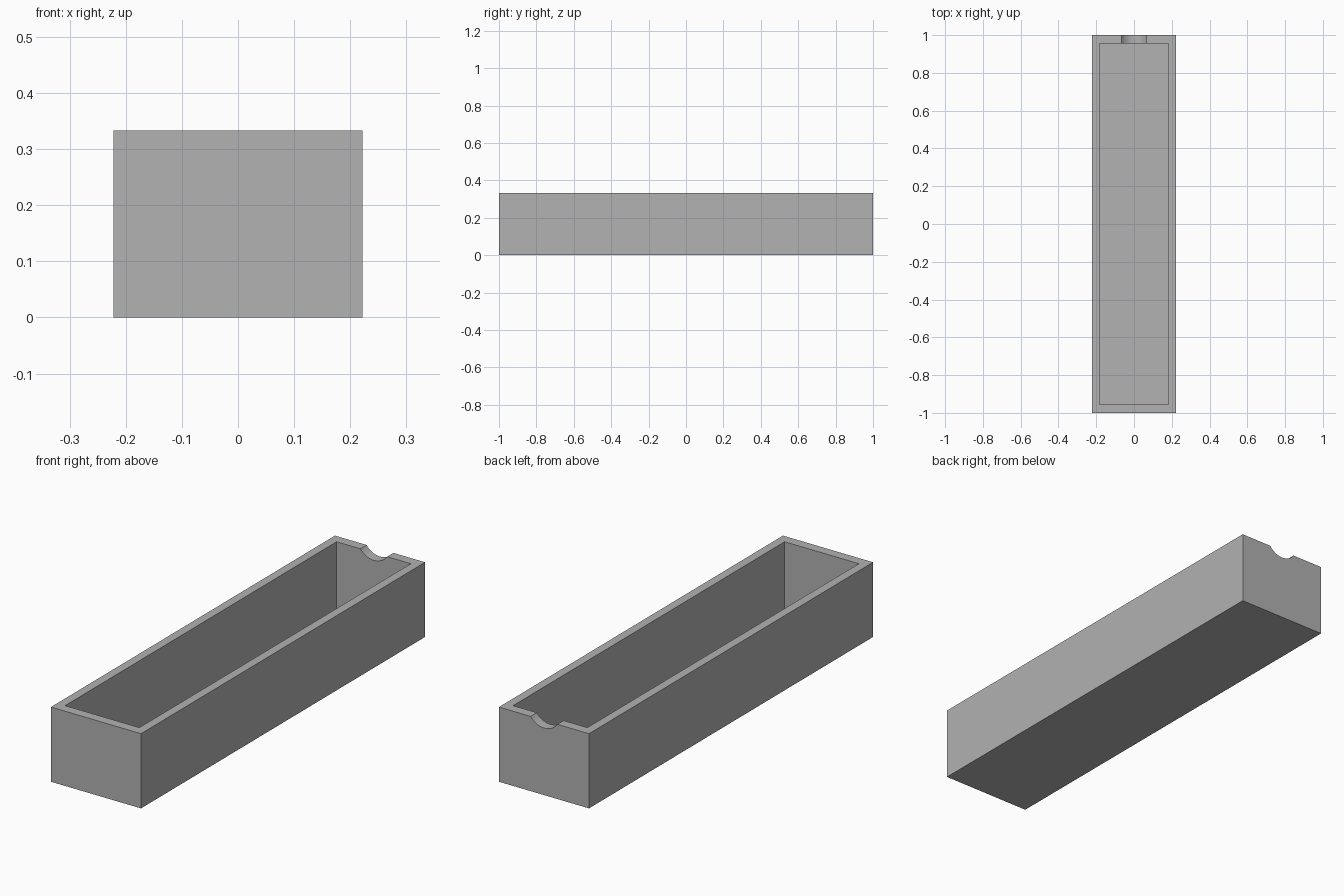
import bpy
import bmesh
import math

cube = bpy.data.objects.get("Cube")
if cube:
    bpy.data.objects.remove(cube, do_unlink=True)

# Main sizes
HALF_X, HALF_Y, HEIGHT = 0.222, 1.0, 0.333
INNER_X, INNER_Y, FLOOR = 0.183, 0.956, 0.022
NOTCH_HALF, NOTCH_DEPTH = 0.066, 0.034
NOTCH_RADIUS = (NOTCH_HALF ** 2 + NOTCH_DEPTH ** 2) / (2 * NOTCH_DEPTH)

grey = bpy.data.materials.new("plain grey")
grey.use_nodes = True
colour = (0.445, 0.445, 0.445, 1)
grey.diffuse_color = colour
grey.node_tree.nodes["Principled BSDF"].inputs["Base Color"].default_value = colour


def add_box(name, half_x, half_y, bottom, top):
    bpy.ops.mesh.primitive_cube_add(size=2, location=(0, 0, (bottom + top) / 2))
    box = bpy.context.object
    box.name = name
    box.scale = (half_x, half_y, (top - bottom) / 2)
    bpy.ops.object.transform_apply(location=True, rotation=False, scale=True)
    box.data.materials.append(grey)
    return box


def cut(target, cutter):
    mod = target.modifiers.new("cut", "BOOLEAN")
    mod.operation = "DIFFERENCE"
    mod.solver = "EXACT"
    mod.object = cutter
    bpy.context.view_layer.objects.active = target
    bpy.ops.object.modifier_apply(modifier=mod.name)
    bpy.data.objects.remove(cutter, do_unlink=True)


# Open tray: solid block hollowed from above
tray = add_box("tray", HALF_X, HALF_Y, 0, HEIGHT)
cut(tray, add_box("cavity_cutter", INNER_X, INNER_Y, FLOOR, HEIGHT + 0.1))

# Shallow round finger notch in the rim of the back wall
bpy.ops.mesh.primitive_cylinder_add(
    vertices=96, radius=NOTCH_RADIUS, depth=0.2,
    location=(0, HALF_Y, HEIGHT - NOTCH_DEPTH + NOTCH_RADIUS),
    rotation=(math.pi / 2, 0, 0))
notch = bpy.context.object
notch.name = "notch_cutter"
notch.data.materials.append(grey)
cut(tray, notch)

# Smooth the notch, keep the box edges sharp
bpy.ops.object.select_all(action="DESELECT")
tray.select_set(True)
bpy.context.view_layer.objects.active = tray
bpy.ops.object.shade_smooth_by_angle(angle=math.radians(30))
